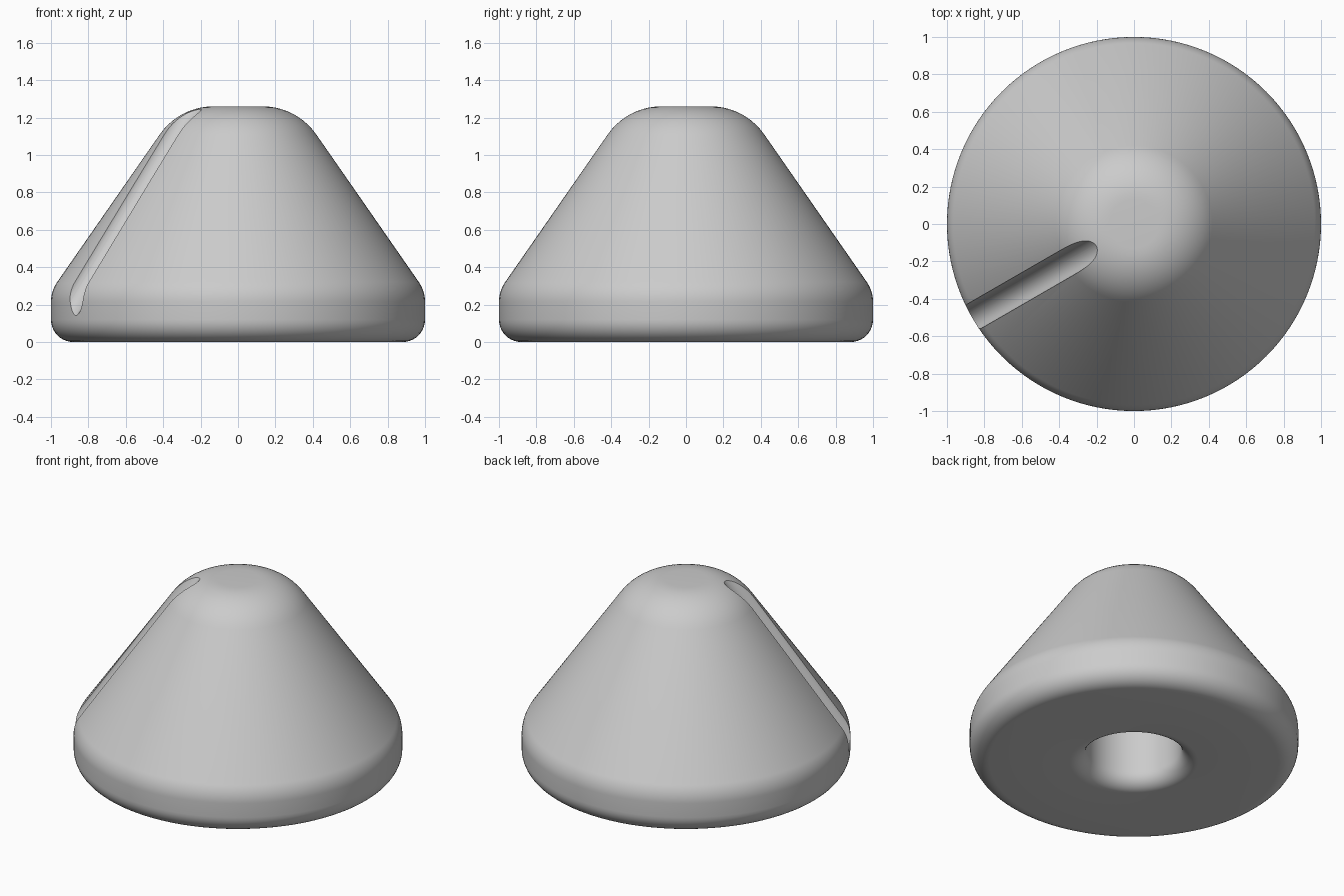
import bpy, bmesh, math
from mathutils import Vector

SEGMENTS = 128

if "Cube" in bpy.data.objects:
    bpy.data.objects.remove(bpy.data.objects["Cube"])

grey = bpy.data.materials.new("plain grey")
grey.use_nodes = True
GREY = (0.6, 0.6, 0.6, 1)
grey.diffuse_color = GREY
grey.node_tree.nodes["Principled BSDF"].inputs["Base Color"].default_value = GREY


def fillet(before, corner, after, radius, steps=10):
    """Points of an arc that rounds one corner of the profile."""
    c = Vector(corner)
    u = (Vector(before) - c).normalized()
    v = (Vector(after) - c).normalized()
    half = u.angle(v) / 2
    centre = c + (u + v).normalized() * radius / math.sin(half)
    start = c + u * radius / math.tan(half) - centre
    end = c + v * radius / math.tan(half) - centre
    sweep = start.angle(end)
    return [centre + (start * math.sin(sweep * (1 - i / steps))
                      + end * math.sin(sweep * i / steps)) / math.sin(sweep)
            for i in range(steps + 1)]


def new_object(name, bm):
    mesh = bpy.data.meshes.new(name)
    bmesh.ops.recalc_face_normals(bm, faces=bm.faces)
    bm.to_mesh(mesh)
    bm.free()
    mesh.materials.append(grey)
    obj = bpy.data.objects.new(name, mesh)
    bpy.context.collection.objects.link(obj)
    return obj


# Profile corners as (radius, height, rounding), from bore ceiling to flat top
SLOPE_LOW, SLOPE_HIGH = (1.0, 0.273), (0.314, 1.26)
corners = [(0, 0.7, 0), (0.29, 0.7, 0), (0.29, 0, 0.1), (1, 0, 0.12),
           (*SLOPE_LOW, 0.19), (*SLOPE_HIGH, 0.35), (0, 1.26, 0)]
profile = []
for i, (r, z, rounding) in enumerate(corners):
    if rounding:
        profile += fillet(corners[i - 1][:2], (r, z), corners[i + 1][:2], rounding)
    else:
        profile.append((r, z))

# Turned knob body with a blind bore underneath
bm = bmesh.new()
verts = [bm.verts.new((r, 0, z)) for r, z in profile]
edges = [bm.edges.new(pair) for pair in zip(verts, verts[1:])]
bmesh.ops.spin(bm, geom=verts + edges, cent=(0, 0, 0), axis=(0, 0, 1),
               angle=math.tau, steps=SEGMENTS, use_merge=True)
bmesh.ops.remove_doubles(bm, verts=bm.verts, dist=0.0001)
knob = new_object("knob_body", bm)

# Round cutter lying along the slope for the pointer groove
azimuth = math.radians(210)
outward = Vector((math.cos(azimuth), math.sin(azimuth), 0))
low = outward * SLOPE_LOW[0] + Vector((0, 0, SLOPE_LOW[1]))
high = outward * SLOPE_HIGH[0] + Vector((0, 0, SLOPE_HIGH[1]))
bm = bmesh.new()
bmesh.ops.create_cone(bm, cap_ends=True, segments=48, radius1=0.075,
                      radius2=0.075, depth=(high - low).length + 1)
cutter = new_object("groove_cutter", bm)
cutter.location = (low + high) / 2
cutter.rotation_mode = "QUATERNION"
cutter.rotation_quaternion = (high - low).to_track_quat("Z", "Y")
cutter.hide_render = True

# Cut the groove, then drop the cutter
cut = knob.modifiers.new("pointer_groove", "BOOLEAN")
cut.operation = "DIFFERENCE"
cut.solver = "EXACT"
cut.object = cutter
bpy.ops.object.select_all(action="DESELECT")
bpy.context.view_layer.objects.active = knob
knob.select_set(True)
bpy.context.view_layer.update()
bpy.ops.object.modifier_apply(modifier=cut.name)
bpy.data.objects.remove(cutter)

bpy.ops.object.shade_smooth_by_angle(angle=math.radians(30))
